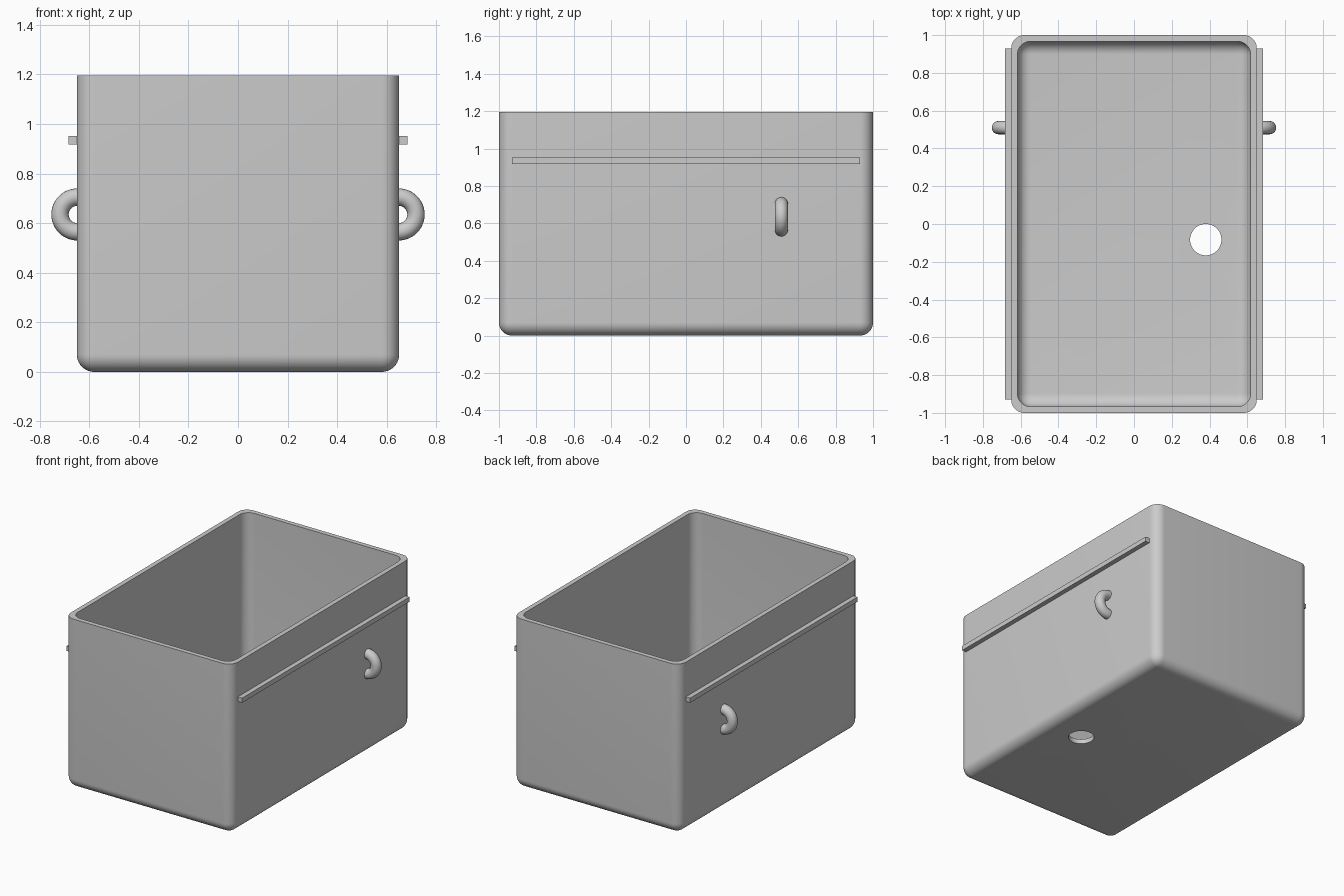
import bpy, bmesh, math
from mathutils import Matrix

cube = bpy.data.objects.get("Cube")
if cube:
    bpy.data.objects.remove(cube, do_unlink=True)

grey = bpy.data.materials.new("light_grey")
grey.use_nodes = True
grey.diffuse_color = (0.6, 0.6, 0.6, 1)
grey.node_tree.nodes["Principled BSDF"].inputs["Base Color"].default_value = (0.6, 0.6, 0.6, 1)

WALL = 0.033
HALF_X, HEIGHT, ROUND = 0.65, 1.195, 0.07


def finish(name, bm):
    """Turn a bmesh into a named grey object."""
    bmesh.ops.recalc_face_normals(bm, faces=bm.faces)
    mesh = bpy.data.meshes.new(name)
    bm.to_mesh(mesh)
    bm.free()
    mesh.materials.append(grey)
    obj = bpy.data.objects.new(name, mesh)
    bpy.context.collection.objects.link(obj)
    return obj


def activate(obj):
    bpy.ops.object.select_all(action="DESELECT")
    obj.select_set(True)
    bpy.context.view_layer.objects.active = obj


def box(name, lo, hi, radius=0):
    """Box with optional rounded upright and bottom edges."""
    bm = bmesh.new()
    bmesh.ops.create_cube(bm, size=1)
    for v in bm.verts:
        v.co = [(lo[i] + hi[i]) / 2 + v.co[i] * (hi[i] - lo[i]) for i in range(3)]
    if radius:
        edges = [e for e in bm.edges if min(v.co.z for v in e.verts) < lo[2] + 0.001]
        bmesh.ops.bevel(bm, geom=edges, offset=radius, segments=10,
                        profile=0.5, affect="EDGES")
    return finish(name, bm)


def cut(target, cutter):
    cutter.hide_render = True
    mod = target.modifiers.new("cut", "BOOLEAN")
    mod.operation, mod.solver, mod.object = "DIFFERENCE", "EXACT", cutter
    activate(target)
    bpy.ops.object.modifier_apply(modifier=mod.name)
    bpy.data.objects.remove(cutter, do_unlink=True)


# Open tub with a drain hole
tub = box("tub", (-HALF_X, -1, 0), (HALF_X, 1, HEIGHT), ROUND)
cavity = box("cavity_cutter", (WALL - HALF_X, WALL - 1, WALL),
             (HALF_X - WALL, 1 - WALL, HEIGHT + 0.3), ROUND)
cut(tub, cavity)
bm = bmesh.new()
bmesh.ops.create_cone(bm, cap_ends=True, segments=48, radius1=0.083, radius2=0.083,
                      depth=0.3, matrix=Matrix.Translation((0.38, -0.083, 0)))
cut(tub, finish("drain_cutter", bm))

# T-shaped ridge on the tub floor
outline = [(-0.225, -0.717), (0.295, -0.717), (0.295, 0.137), (0.437, 0.137),
           (0.437, 0.685), (-0.375, 0.685), (-0.375, 0.137), (-0.225, 0.137)]
bm = bmesh.new()
plate = bm.faces.new([bm.verts.new((x, y, WALL - 0.002)) for x, y in outline])
bmesh.ops.inset_region(bm, faces=[plate], thickness=WALL, use_even_offset=True)
bmesh.ops.delete(bm, geom=[plate], context="FACES")
raised = bmesh.ops.extrude_face_region(bm, geom=bm.faces[:], use_keep_orig=True)
bmesh.ops.translate(bm, vec=(0, 0, 0.04),
                    verts=[g for g in raised["geom"] if isinstance(g, bmesh.types.BMVert)])
finish("floor_ridge", bm)


def handle(name, side):
    """Half ring swept from the wall and back."""
    bm = bmesh.new()
    steps, sides = 24, 20
    rings = []
    for i in range(steps + 1):
        a = math.pi * (i / steps - 0.5)
        ring = []
        for j in range(sides):
            b = math.tau * j / sides
            r = 0.07 + 0.035 * math.cos(b)
            ring.append(bm.verts.new((side * (HALF_X - 0.002 + r * math.cos(a)),
                                      0.51 + 0.035 * math.sin(b),
                                      0.635 + r * math.sin(a))))
        rings.append(ring)
    for one, two in zip(rings, rings[1:]):
        for j in range(sides):
            k = (j + 1) % sides
            bm.faces.new((one[j], one[k], two[k], two[j]))
    bm.faces.new(rings[0])
    bm.faces.new(rings[-1])
    return finish(name, bm)


# Side rails and handles
smooth = [tub]
for label, side in (("left", 1), ("right", -1)):
    xs = sorted((side * (HALF_X - 0.002), side * 0.683))
    box(label + "_rail", (xs[0], -0.93, 0.918), (xs[1], 0.93, 0.951))
    smooth.append(handle(label + "_handle", side))

for obj in smooth:
    activate(obj)
    bpy.ops.object.shade_smooth_by_angle(angle=math.radians(35))
